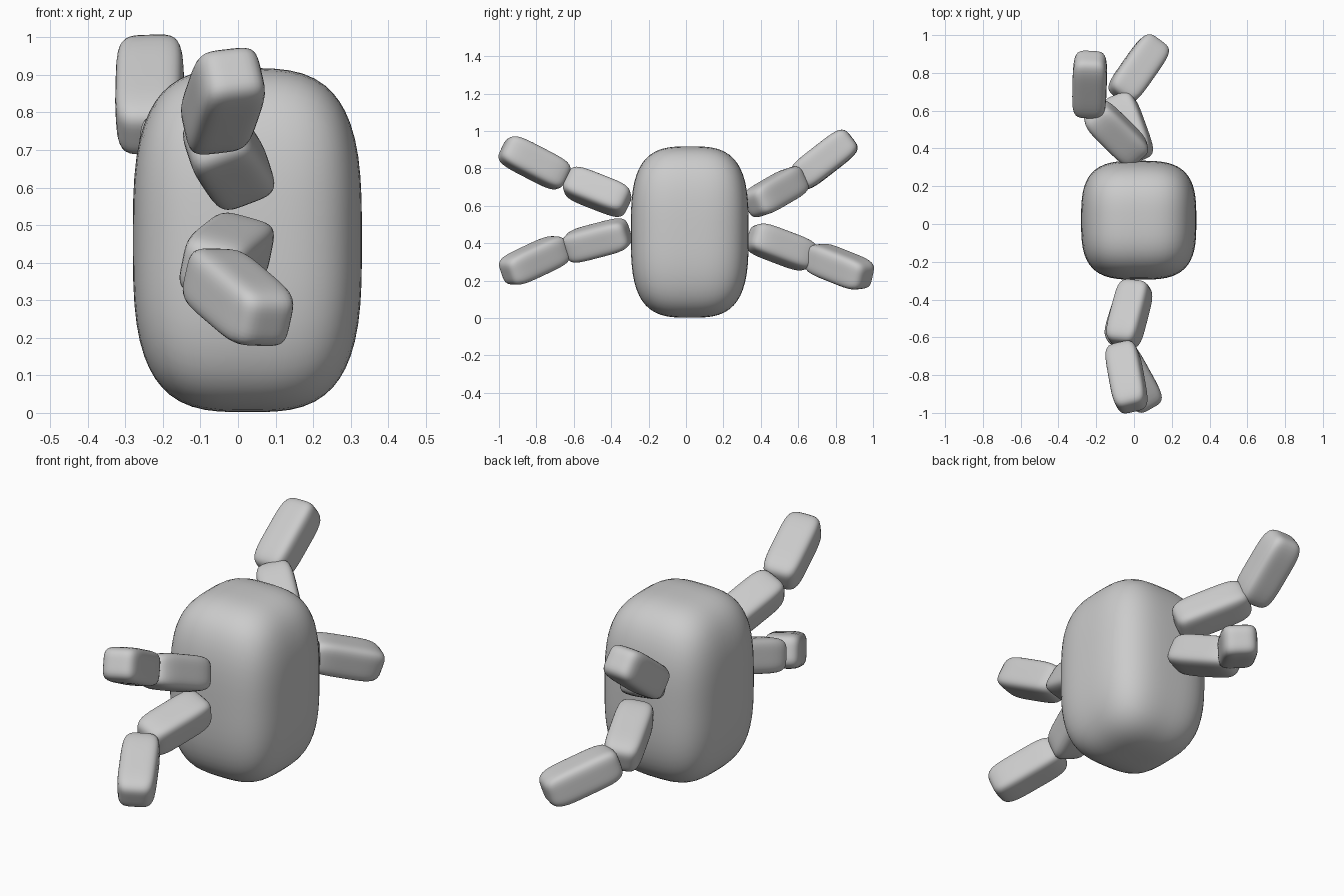
import bpy, bmesh
from mathutils import Vector, Matrix

if "Cube" in bpy.data.objects:
    bpy.data.objects.remove(bpy.data.objects["Cube"])


def rounded_block(name, center, half, power, rot=None, cuts=15):
    """Soft block: a gridded cube pulled onto a superellipsoid."""
    bm = bmesh.new()
    bmesh.ops.create_cube(bm, size=2)
    bmesh.ops.subdivide_edges(bm, edges=bm.edges[:], cuts=cuts, use_grid_fill=True)
    for v in bm.verts:
        n = sum(abs(c) ** power for c in v.co) ** (1 / power)
        v.co = Vector(c / n * h for c, h in zip(v.co, half))
    if rot:
        bm.transform(rot.to_4x4())
    for f in bm.faces:
        f.smooth = True
    me = bpy.data.meshes.new(name)
    bm.to_mesh(me)
    bm.free()
    ob = bpy.data.objects.new(name, me)
    ob.location = center
    bpy.context.collection.objects.link(ob)
    return ob


def limb(name, center, direction, side, length=0.19):
    """Limb segment along a direction, with its width along side."""
    y = Vector(direction).normalized()
    s = Vector(side)
    x = (s - y * s.dot(y)).normalized()
    z = x.cross(y)
    rot = Matrix((x, y, z)).transposed()
    return rounded_block(name, center, (0.09, length, 0.085), 4.5, rot, 11)


# Body
rounded_block("body", (0.025, 0.02, 0.46), (0.305, 0.315, 0.458), 3.2)

# Limb segments: name, center, direction outward, width direction, half length
segments = [
    ("front_upper_limb_inner", (-0.025, -0.475, 0.675), (-0.26, -1, 0.39), (1, 0, 0.33), 0.18),
    ("front_upper_limb_outer", (-0.04, -0.81, 0.83), (0.18, -1, 0.52), (1, 0, 0.23), 0.19),
    ("front_lower_limb_inner", (-0.03, -0.475, 0.415), (-0.32, -1, -0.26), (1, 0, -0.2), 0.18),
    ("front_lower_limb_outer", (0.0, -0.81, 0.308), (0.55, -1, -0.47), (1, 0, -0.22), 0.19),
    ("back_upper_limb_inner", (-0.095, 0.48, 0.675), (-1.02, 1, 0.58), (1, 1, 0.35), 0.19),
    ("back_upper_limb_outer", (-0.235, 0.738, 0.848), (0.02, 1, 0.776), (1, 0, 0.06), 0.19),
    ("back_lower_limb_inner", (-0.03, 0.51, 0.38), (-0.36, 1, -0.38), (1, 0.3, 0.15), 0.185),
    ("back_lower_limb_outer", (0.025, 0.82, 0.275), (0.7, 1, -0.4), (1, -0.7, -0.1), 0.19),
]
for name, c, d, s, l in segments:
    limb(name, c, d, s, l)
